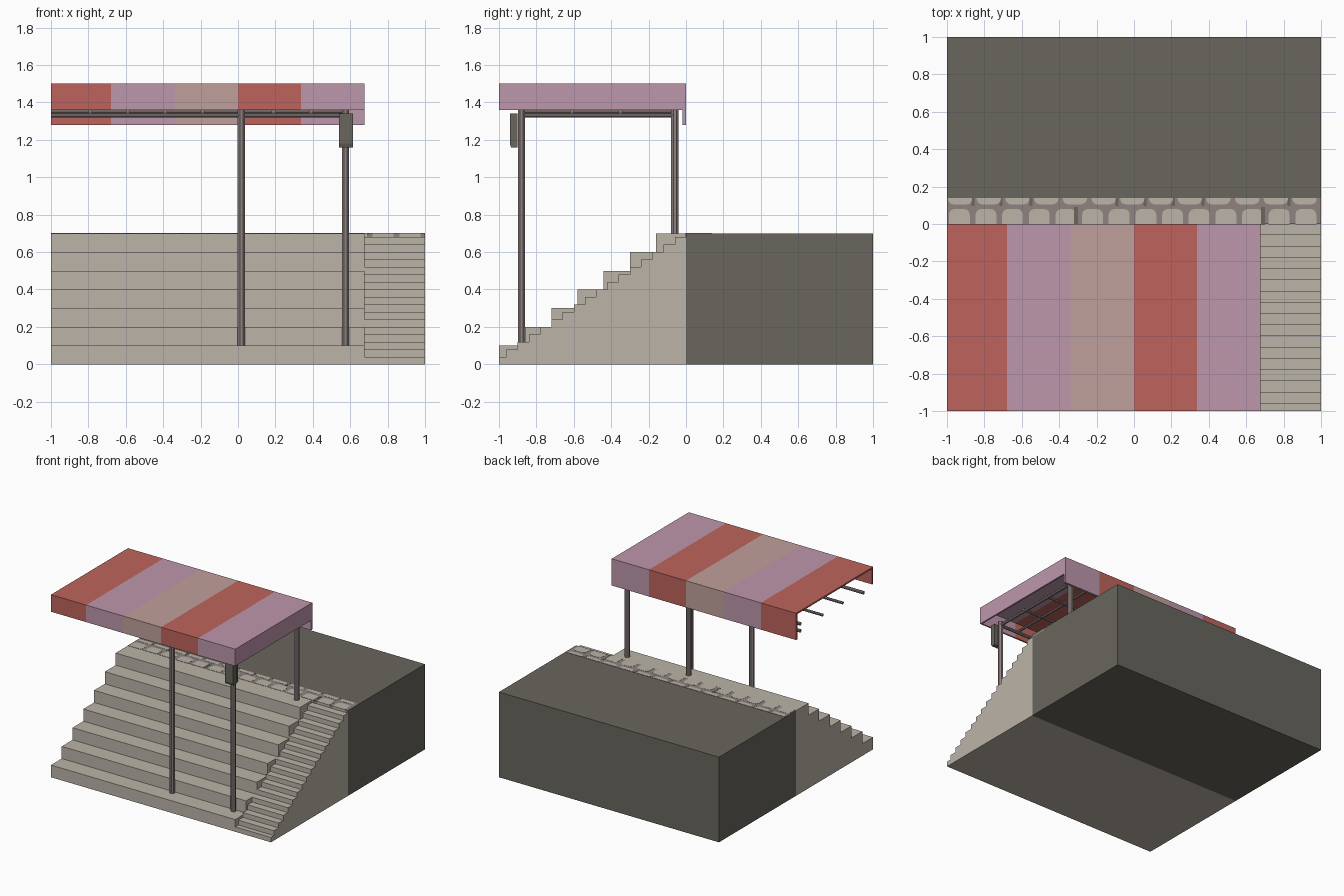
import bpy, bmesh, math
from mathutils import Matrix

cube = bpy.data.objects.get("Cube")
if cube:
    bpy.data.objects.remove(cube, do_unlink=True)


def material(name, rgb):
    lin = [((c / 255 + 0.055) / 1.055) ** 2.4 for c in rgb] + [1.0]
    m = bpy.data.materials.new(name)
    m.use_nodes = True
    m.diffuse_color = lin
    bsdf = m.node_tree.nodes["Principled BSDF"]
    bsdf.inputs["Base Color"].default_value = lin
    bsdf.inputs["Roughness"].default_value = 0.9
    return m


STONE = material("light stone", (187, 180, 168))
DARK = material("dark earth", (104, 102, 92))
METAL = material("mauve grey", (142, 130, 128))
RED = material("canopy red", (190, 100, 93))
PINK = material("canopy pink", (190, 151, 172))
BEIGE = material("canopy beige", (192, 160, 155))


def finish(bm, name, mat):
    bmesh.ops.recalc_face_normals(bm, faces=bm.faces)
    mesh = bpy.data.meshes.new(name)
    bm.to_mesh(mesh)
    bm.free()
    mesh.materials.append(mat)
    obj = bpy.data.objects.new(name, mesh)
    bpy.context.collection.objects.link(obj)
    return obj


def extrude(name, points, offset, mat):
    """Closed outline of 3D points pushed along an offset."""
    bm = bmesh.new()
    face = bm.faces.new([bm.verts.new(p) for p in points])
    new = bmesh.ops.extrude_face_region(bm, geom=[face])["geom"]
    bmesh.ops.translate(bm, vec=offset, verts=[v for v in new if isinstance(v, bmesh.types.BMVert)])
    return finish(bm, name, mat)


def extrude_x(name, yz, x0, x1, mat):
    return extrude(name, [(x0, y, z) for y, z in yz], (x1 - x0, 0, 0), mat)


def box(name, x, y, z, mat):
    return extrude_x(name, [(y[0], z[0]), (y[1], z[0]), (y[1], z[1]), (y[0], z[1])], x[0], x[1], mat)


def tube(name, centre, radius, length, axis, mat):
    """Eight-sided tube with flat sides square to the axes."""
    bm = bmesh.new()
    r = radius / math.cos(math.pi / 8)
    bmesh.ops.create_cone(bm, cap_ends=True, segments=8, radius1=r, radius2=r, depth=length)
    bmesh.ops.rotate(bm, verts=bm.verts, matrix=Matrix.Rotation(math.pi / 8, 3, 'Z'))
    if axis != 'Z':
        turn = 'Y' if axis == 'X' else 'X'
        bmesh.ops.rotate(bm, verts=bm.verts, matrix=Matrix.Rotation(math.pi / 2, 3, turn))
    bmesh.ops.translate(bm, verts=bm.verts, vec=centre)
    return finish(bm, name, mat)


# Earth block behind the steps
SPLIT = 0.675
box("earth_block", (-1, 1), (0, 1), (0, 0.7), DARK)


def stair(name, risers, rise, x0, x1):
    pts = [(0, 0), (risers[0], 0)]
    for i, y in enumerate(risers):
        pts.append((y, (i + 1) * rise))
        pts.append((risers[i + 1] if i + 1 < len(risers) else 0, (i + 1) * rise))
    extrude_x(name, pts, x0, x1, STONE)


# Seating terraces and the narrow stair beside them
stair("seating_terraces", [-1 + 0.14 * i for i in range(7)], 0.1, -1, SPLIT)
stair("side_stair", [-1] + [-0.96 + 0.06 * i for i in range(16)], 0.04, SPLIT, 1)

# Paving strip: mortar bed and two rows of rounded stones
box("paving_mortar", (-1, 1), (-0.001, 0.14), (0.68, 0.7012), METAL)


def paving_stone(name, x0, x1, flat, rounded):
    d, r = rounded - flat, 0.03
    s = math.copysign(1, d)
    pts = [(x0, flat), (x1, flat)]
    for corner, a0 in ((x1 - r, 0), (x0 + r, 90)):
        for k in range(4):
            a = math.radians(a0 + 30 * k)
            pts.append((corner + r * math.cos(a), rounded - s * r + s * r * math.sin(a)))
    extrude(name, [(x, y, 0.681) for x, y in pts], (0, 0, 0.0215), STONE)


for i in range(14):
    x = -0.99 + i * 0.1425
    paving_stone(f"front_paving_{i}", x, x + 0.112, -0.003, 0.08)
for i in range(13):
    x = -0.995 + i * 0.1535
    paving_stone(f"back_paving_{i}", x, x + 0.13, 0.14, 0.105)
# Dark joints between some stones
for i, x in enumerate((-0.86, -0.71, -0.55, -0.09, 0.06, 0.21, 0.37, 0.83)):
    box(f"paving_joint_{i}", (x - 0.008, x + 0.008), (0.095, 0.14), (0.69, 0.702), DARK)
for i, x in enumerate((-0.31, 0.69)):
    box(f"paving_gap_{i}", (x - 0.01, x + 0.01), (-0.002, 0.09), (0.69, 0.703), DARK)

# Striped canopy: thin top, short front valance, longer back valance
canopy = [(-1, 1.36), (-1, 1.5), (0, 1.5), (0, 1.28), (-0.018, 1.28),
          (-0.018, 1.487), (-0.987, 1.487), (-0.987, 1.36)]
edges = [-1, -0.68, -0.34, 0, 0.337, SPLIT]
for i, mat in enumerate((RED, PINK, BEIGE, RED, PINK)):
    extrude_x(f"canopy_stripe_{i}", canopy, edges[i], edges[i + 1], mat)
box("canopy_side", (SPLIT - 0.013, SPLIT), (-0.987, -0.018), (1.36, 1.487), PINK)

# Posts
POST_X, FRONT_Y, BACK_Y = (0.018, 0.575), -0.88, -0.06
for i, x in enumerate(POST_X):
    for label, y, z in (("front", FRONT_Y, 0.1), ("back", BACK_Y, 0.7)):
        tube(f"{label}_post_{i}", (x, y, (z + 1.36) / 2), 0.0195, 1.36 - z, 'Z', METAL)
    # Cross rail joining each pair of posts
    tube(f"cross_rail_{i}", (x, (FRONT_Y + BACK_Y) / 2, 1.332), 0.012, BACK_Y - FRONT_Y, 'Y', METAL)

# Long rails under the canopy
for label, y, z in (("front", FRONT_Y, 1.332), ("back", BACK_Y, 1.332), ("upper_back", BACK_Y, 1.39)):
    tube(f"{label}_long_rail", (-0.21, y, z), 0.012, 1.58, 'X', METAL)
for i, y in enumerate((-0.61, -0.35)):
    tube(f"purlin_{i}", (-0.21, y, 1.351), 0.01, 1.58, 'X', METAL)
for i, x in enumerate((-0.79, -0.59, -0.39, -0.19, 0.19, 0.39)):
    tube(f"rafter_{i}", (x, (FRONT_Y + BACK_Y) / 2, 1.351), 0.01, BACK_Y - FRONT_Y, 'Y', METAL)

# Loudspeaker on the outer front post
extrude_x("loudspeaker", [(-0.9, 1.16), (-0.935, 1.16), (-0.942, 1.18), (-0.942, 1.34), (-0.9, 1.34)],
          0.54, 0.615, DARK)
